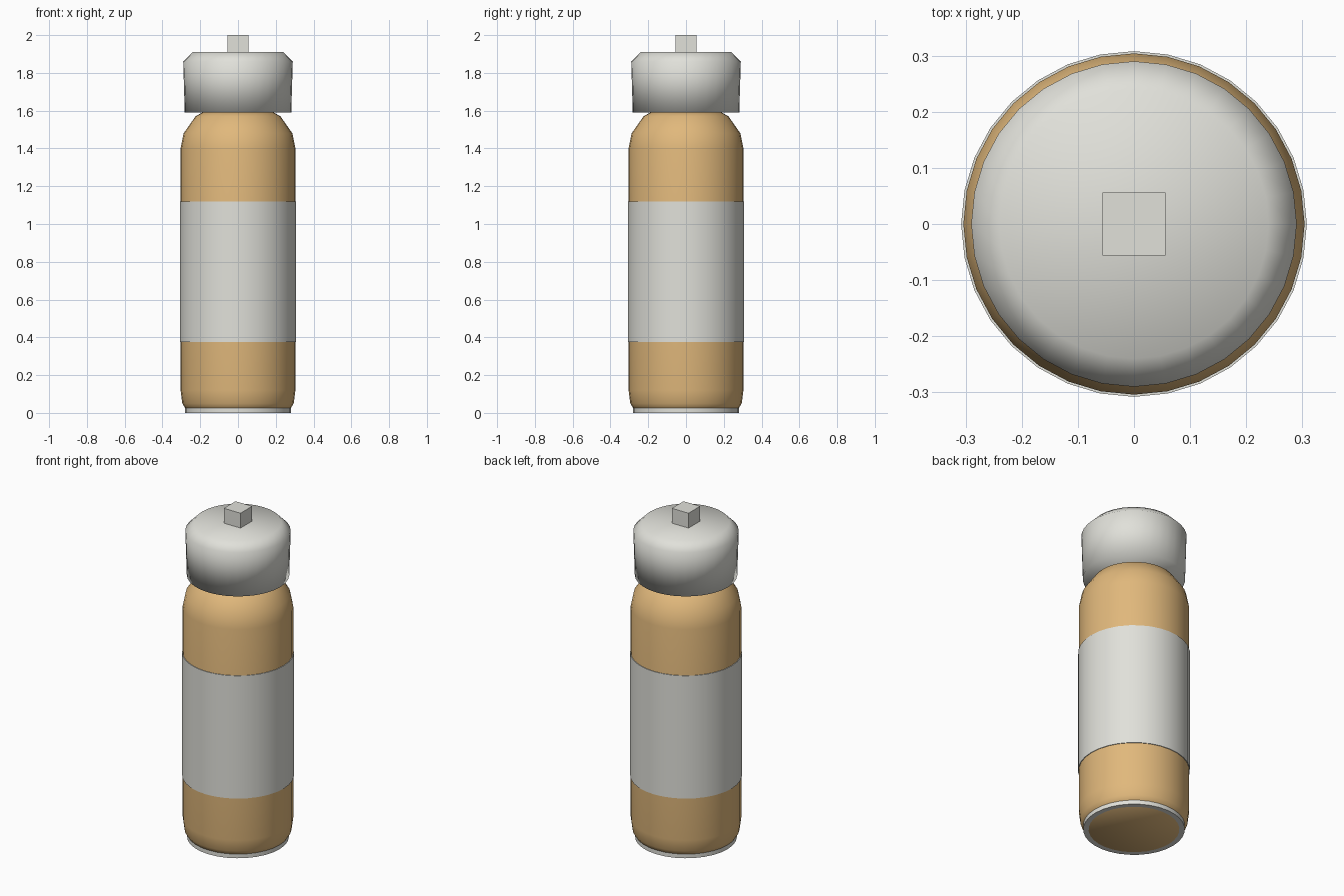
import bpy
import bmesh
import math

SIDES = 32

cube = bpy.data.objects.get("Cube")
if cube:
    bpy.data.objects.remove(cube, do_unlink=True)


def material(name, rgb):
    mat = bpy.data.materials.new(name)
    mat.use_nodes = True
    colour = (*rgb, 1.0)
    mat.diffuse_color = colour
    mat.node_tree.nodes["Principled BSDF"].inputs["Base Color"].default_value = colour
    return mat


def finish(name, bm, mat, smooth_angle=None):
    """Turn a bmesh into an object with one colour and the wanted shading."""
    bmesh.ops.recalc_face_normals(bm, faces=bm.faces)
    mesh = bpy.data.meshes.new(name)
    bm.to_mesh(mesh)
    bm.free()
    mesh.materials.append(mat)
    obj = bpy.data.objects.new(name, mesh)
    bpy.context.collection.objects.link(obj)
    if smooth_angle:
        bpy.ops.object.select_all(action="DESELECT")
        obj.select_set(True)
        bpy.context.view_layer.objects.active = obj
        bpy.ops.object.shade_smooth_by_angle(angle=math.radians(smooth_angle))
    return obj


def lathe(name, profile, mat, smooth_angle, ring=False):
    """Spin (radius, height) points about z; ring closes the profile on itself,
    otherwise both ends are filled with a flat face."""
    bm = bmesh.new()
    loops = []
    for radius, z in profile:
        loops.append([bm.verts.new((radius * math.cos(math.tau * i / SIDES),
                                    radius * math.sin(math.tau * i / SIDES), z))
                      for i in range(SIDES)])
    pairs = list(zip(loops, loops[1:]))
    if ring:
        pairs.append((loops[-1], loops[0]))
    else:
        bm.faces.new(loops[0][::-1])
        bm.faces.new(loops[-1])
    for low, high in pairs:
        for i in range(SIDES):
            j = (i + 1) % SIDES
            bm.faces.new((low[i], low[j], high[j], high[i]))
    return finish(name, bm, mat, smooth_angle)


tan = material("warm tan", (0.75, 0.48, 0.20))
white = material("off white", (0.75, 0.75, 0.70))

# Bottle body with rounded foot and shoulder
lathe("bottle_body",
      [(0.25, 0), (0.28, 0.025), (0.295, 0.05), (0.304, 0.12), (0.304, 1.40),
       (0.288, 1.48), (0.225, 1.57), (0.18, 1.595)], tan, 60)

# Thin rim under the foot
lathe("base_rim", [(0.25, 0), (0.28, 0), (0.28, 0.025)], white, 30, ring=True)

# Label sleeve wrapped around the body
lathe("label_sleeve",
      [(0.302, 0.375), (0.308, 0.375), (0.308, 1.12), (0.302, 1.12)],
      white, 30, ring=True)

# Soft-shaded cap with a bevelled top
lathe("cap", [(0.282, 1.59), (0.29, 1.86), (0.24, 1.91)], white, 180)

# Small square knob on the cap
bm = bmesh.new()
bmesh.ops.create_cube(bm, size=0.112)
bmesh.ops.translate(bm, verts=bm.verts, vec=(0, 0, 1.944))
finish("cap_knob", bm, white)
